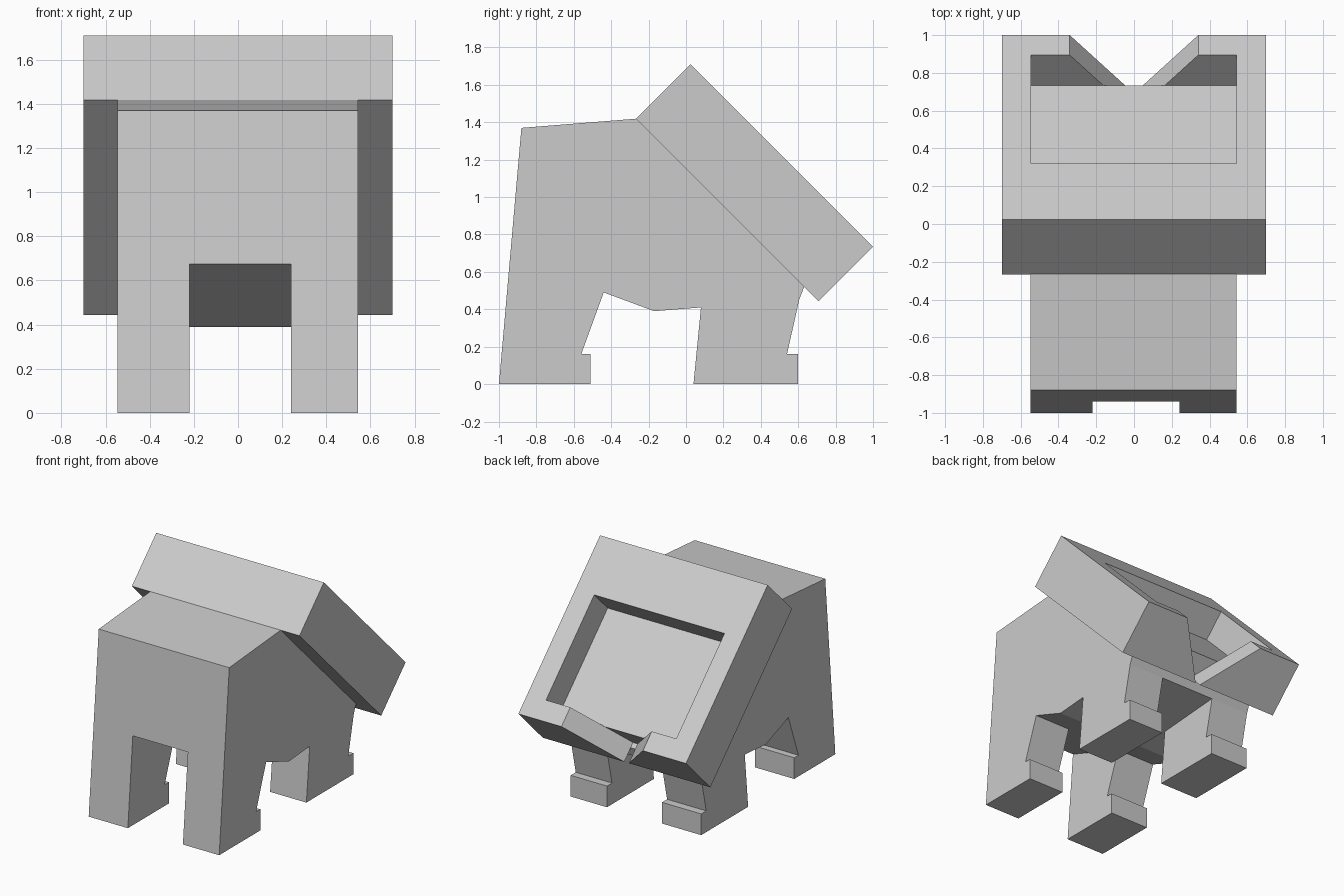
import bpy, bmesh
from math import radians
from mathutils import Vector

if "Cube" in bpy.data.objects:
    bpy.data.objects.remove(bpy.data.objects["Cube"])


def prism(name, points, sweep):
    """Extrude a planar outline of 3D points along the sweep vector."""
    bm = bmesh.new()
    face = bm.faces.new([bm.verts.new(p) for p in points])
    moved = bmesh.ops.extrude_face_region(bm, geom=[face], use_keep_orig=True)["geom"]
    bmesh.ops.translate(bm, vec=Vector(sweep),
                        verts=[g for g in moved if isinstance(g, bmesh.types.BMVert)])
    bmesh.ops.recalc_face_normals(bm, faces=bm.faces)
    mesh = bpy.data.meshes.new(name)
    bm.to_mesh(mesh)
    bm.free()
    obj = bpy.data.objects.new(name, mesh)
    bpy.context.collection.objects.link(obj)
    return obj


def side_prism(name, profile, x0, x1):
    """Side profile of (y, z) pairs spanning x0 to x1."""
    return prism(name, [(x0, y, z) for y, z in profile], (x1 - x0, 0, 0))


# Torso with a sloping belly
torso = [(-0.941, 0.675), (-0.88, 1.37), (-0.266, 1.419), (0.632, 0.521),
         (0.605, 0.45), (0.08, 0.41), (-0.17, 0.39), (-0.44, 0.49)]
side_prism("torso", torso, -0.547, 0.543)

# Four legs, each with a small toe step
front_leg = [(-1, 0), (-0.941, 0.675), (-0.44, 0.49), (-0.56, 0.16), (-0.51, 0.16), (-0.51, 0)]
back_leg = [(0.04, 0), (0.08, 0.41), (0.605, 0.45), (0.54, 0.16), (0.60, 0.16), (0.60, 0)]
for side, x0, x1 in (("left", -0.547, -0.22), ("right", 0.24, 0.543)):
    side_prism("front_leg_" + side, front_leg, x0, x1)
    side_prism("back_leg_" + side, back_leg, x0, x1)

# Tilted tray: local y runs down the slope, local z points out of the face
LENGTH, THICK, RIM, DEPTH = 1.379, 0.412, 1.23, 0.228
tray = side_prism("tilted_tray", [(0, 0), (LENGTH, 0), (LENGTH, -THICK), (0, -THICK)], -0.7, 0.7)

# Cutters: rectangular recess and V notch through the lower rim
recess = side_prism("recess_cutter", [(0.417, 0.1), (RIM, 0.1), (RIM, -DEPTH), (0.417, -DEPTH)],
                    -0.545, 0.543)
notch = prism("notch_cutter", [(-0.418, RIM, 0.1), (0.418, RIM, 0.1), (0, RIM, -0.437)], (0, 0.4, 0))

for obj in (tray, recess, notch):
    obj.location = (0, 0.025, 1.71)
    obj.rotation_euler.x = radians(-45)
for cutter in (recess, notch):
    cutter.hide_render = True
    cutter.hide_set(True)
    mod = tray.modifiers.new(cutter.name, "BOOLEAN")
    mod.operation = "DIFFERENCE"
    mod.solver = "EXACT"
    mod.object = cutter
